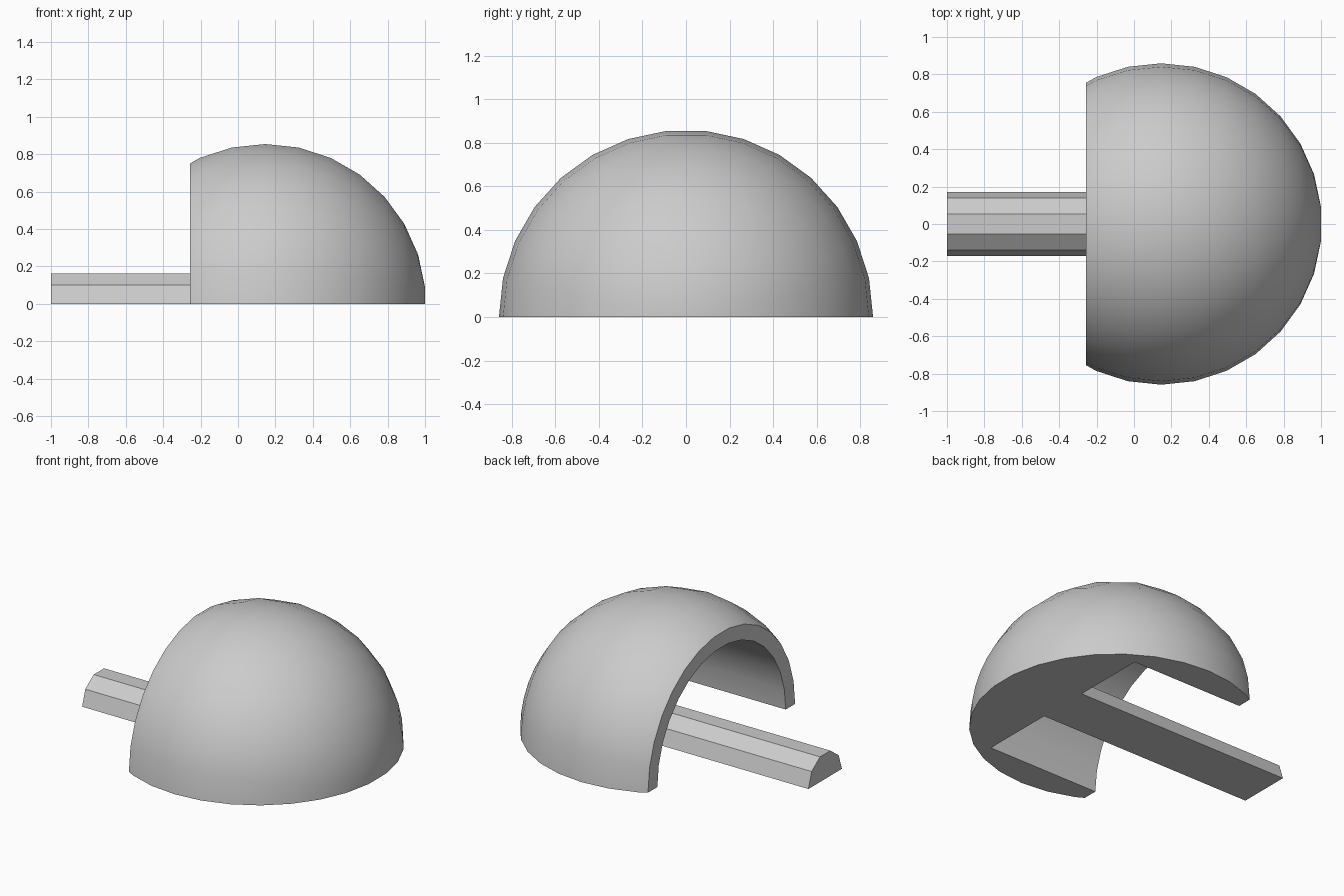
import bpy, bmesh
from math import sin, cos, pi, radians

if "Cube" in bpy.data.objects:
    bpy.data.objects.remove(bpy.data.objects["Cube"], do_unlink=True)

UNIT = 2 / (20 + 15 * cos(radians(6)))     # one design unit
CENTRE = -1 + 20 * UNIT                    # dome centre on x

grey = bpy.data.materials.new("light_grey")
grey.use_nodes = True
colour = (0.6, 0.6, 0.6, 1)
grey.diffuse_color = colour
grey.node_tree.nodes["Principled BSDF"].inputs["Base Color"].default_value = colour


def half_lathe(name, profile, segments):
    """Sweep (x, radius) points half a turn about x, closing ends and underside."""
    bm = bmesh.new()
    rings = []
    for x, r in profile:
        angles = [pi * i / segments for i in range(segments + 1)]
        rings.append([bm.verts.new((CENTRE + x * UNIT, r * UNIT * cos(a),
                                    r * UNIT * sin(a))) for a in angles])
    for a, b in zip(rings, rings[1:]):
        for i in range(segments):
            bm.faces.new((a[i], a[i + 1], b[i + 1], b[i]))
    bm.faces.new(rings[0])
    bm.faces.new(rings[-1])
    bm.faces.new([r[0] for r in rings] + [r[-1] for r in reversed(rings)])
    bmesh.ops.recalc_face_normals(bm, faces=bm.faces)
    mesh = bpy.data.meshes.new(name)
    bm.to_mesh(mesh)
    bm.free()
    mesh.materials.append(grey)
    obj = bpy.data.objects.new(name, mesh)
    bpy.context.collection.objects.link(obj)
    bpy.ops.object.select_all(action='DESELECT')
    obj.select_set(True)
    bpy.context.view_layer.objects.active = obj
    bpy.ops.object.shade_smooth_by_angle(angle=radians(30))
    return obj


# Dome: half a sphere, sliced flat on one side and hollowed by a round tunnel
sphere = [(15 * cos(radians(a)), 15 * sin(radians(a))) for a in range(126, 0, -12)]
(x0, r0), (x1, r1) = sphere[:2]
rim = r0 + (r1 - r0) * (-7 - x0) / (x1 - x0)
half_lathe("dome", [(7, 11.5), (-7, 11.5), (-7, rim)] + sphere[1:], 15)

# Shaft: half of a ten-sided rod reaching to the tunnel's end wall
half_lathe("shaft", [(-20, 3), (7, 3)], 5)
